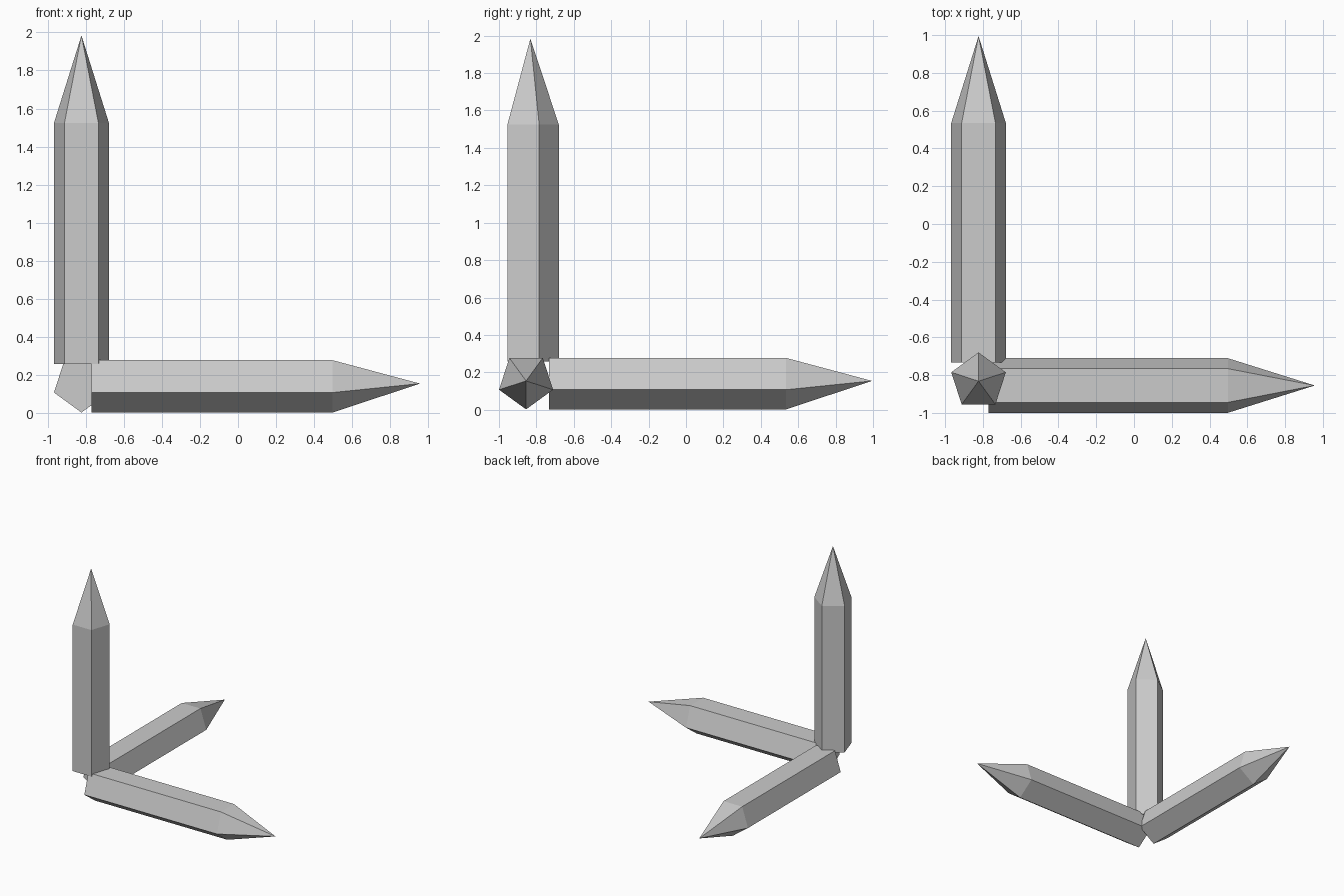
import bpy
import bmesh
from math import sin, cos, tau
from mathutils import Vector

if "Cube" in bpy.data.objects:
    bpy.data.objects.remove(bpy.data.objects["Cube"], do_unlink=True)

SIDES, RADIUS, SHAFT, LENGTH = 5, 0.152, 1.267, 1.727

grey = bpy.data.materials.new("light_grey")
grey.use_nodes = True
grey.diffuse_color = (0.6, 0.6, 0.6, 1)
grey.node_tree.nodes["Principled BSDF"].inputs["Base Color"].default_value = (0.6, 0.6, 0.6, 1)


def arrow(name, base, axis, corner):
    """Five-sided shaft with a pointed head; one corner of the section faces 'corner'."""
    axis, corner = Vector(axis), Vector(corner)
    side = corner.cross(axis)
    bm = bmesh.new()

    def ring(height):
        return [bm.verts.new(axis * height + RADIUS * (
            side * sin(tau * i / SIDES) + corner * cos(tau * i / SIDES)))
            for i in range(SIDES)]

    low, high = ring(0), ring(SHAFT)
    tip = bm.verts.new(axis * LENGTH)
    bm.faces.new(low)
    for i in range(SIDES):
        j = (i + 1) % SIDES
        bm.faces.new((low[i], low[j], high[j], high[i]))
        bm.faces.new((high[i], high[j], tip))
    bmesh.ops.recalc_face_normals(bm, faces=bm.faces)

    mesh = bpy.data.meshes.new(name)
    bm.to_mesh(mesh)
    bm.free()
    mesh.materials.append(grey)
    obj = bpy.data.objects.new(name, mesh)
    obj.location = base
    bpy.context.collection.objects.link(obj)


# Three arrows meeting at a corner
arrow("upright_arrow", (-0.823, -0.832, 0.257), (0, 0, 1), (0, 1, 0))
arrow("depth_arrow", (-0.823, -0.732, 0.154), (0, 1, 0), (0, 0, -1))
arrow("sideways_arrow", (-0.77, -0.855, 0.154), (1, 0, 0), (0, 0, -1))
